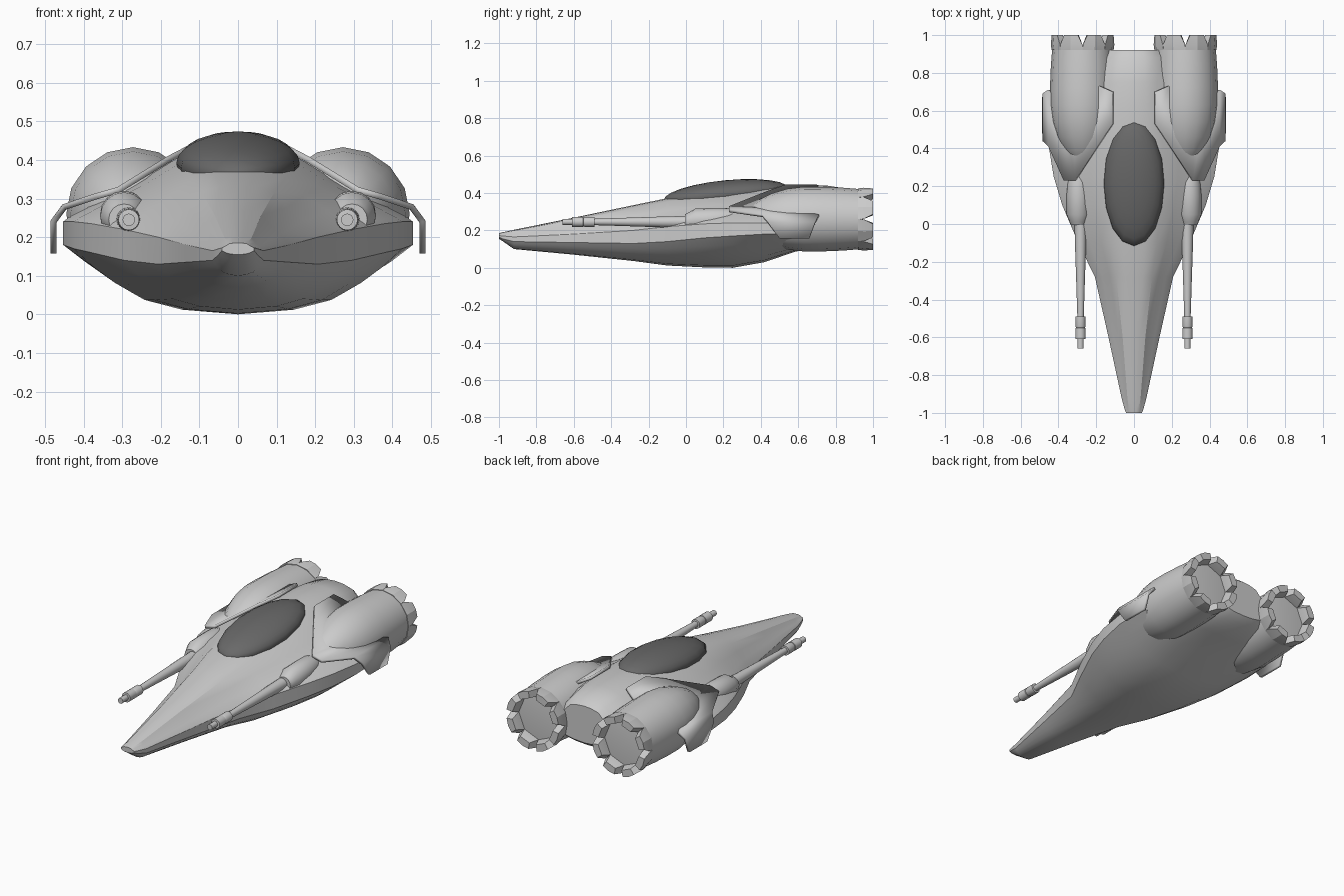
import bpy
from math import sin, cos, pi, radians
from mathutils import Matrix
import bmesh

if "Cube" in bpy.data.objects:
    bpy.data.objects.remove(bpy.data.objects["Cube"])


def make(name, verts, faces, mirror=False, thick=0, angle=32):
    me = bpy.data.meshes.new(name)
    me.from_pydata(verts, [], faces)
    bm = bmesh.new()
    bm.from_mesh(me)
    bmesh.ops.recalc_face_normals(bm, faces=bm.faces)
    bm.to_mesh(me)
    bm.free()
    me.shade_smooth()
    me.set_sharp_from_angle(angle=radians(angle))
    ob = bpy.data.objects.new(name, me)
    bpy.context.collection.objects.link(ob)
    if thick:
        m = ob.modifiers.new("thickness", 'SOLIDIFY')
        m.thickness = thick
        m.offset = 0
    if mirror:
        ob.modifiers.new("mirror", 'MIRROR')
    return ob


def loft(name, rings, **kw):
    n = len(rings[0])
    verts = [p for r in rings for p in r]
    faces = [(i * n + j, i * n + (j + 1) % n, (i + 1) * n + (j + 1) % n, (i + 1) * n + j)
             for i in range(len(rings) - 1) for j in range(n)]
    faces += [tuple(range(n)), tuple(range(len(verts) - n, len(verts)))]
    return make(name, verts, faces, **kw)


def lathe(name, x, profile, n=16, **kw):
    """Rings along y from (y, z centre, radius)."""
    rings = [[(x + r * cos(2 * pi * k / n), y, z + r * sin(2 * pi * k / n)) for k in range(n)]
             for y, z, r in profile]
    return loft(name, rings, mirror=True, **kw)


# Hull: y, half width, shoulder width, top, upper edge, lower edge, bottom
stations = [
    (-1.0, .042, .022, .185, .172, .165, .155),
    (-.98, .05, .027, .19, .17, .155, .142),
    (-.92, .066, .035, .203, .165, .14, .10),
    (-.6, .135, .06, .268, .18, .135, .070),
    (-.28, .207, .095, .335, .20, .13, .036),
    (-.1, .295, .12, .372, .22, .14, .012),
    (.1, .38, .14, .398, .235, .16, .002),
    (.25, .425, .15, .415, .24, .17, 0),
    (.42, .453, .15, .435, .24, .18, .03),
    (.58, .45, .135, .445, .24, .185, .085),
    (.75, .36, .12, .44, .25, .20, .12),
    (.88, .24, .11, .42, .26, .22, .15),
    (.92, .20, .09, .39, .27, .24, .18),
]
upper = [(.3, .58), (.65, .3), (.95, .06), (1, 0)]
lower = [(1, 0), (.88, .28), (.75, .52), (.57, .78), (.34, .93)]
rings = []
for y, w, wt, zt, ze, zl, zb in stations:
    h = zt - ze
    half = [(wt * .5, zt - .03 * h), (wt, zt - .13 * h)]
    half += [(wt + (w - wt) * a, ze + h * b) for a, b in upper]
    half += [(w * a, zl - (zl - zb) * b) for a, b in lower]
    ring = [(0, zt)] + half + [(0, zb)] + [(-x, z) for x, z in reversed(half)]
    rings.append([(x, y, z) for x, z in ring])
loft("hull", rings, angle=30)

# Canopy: dark flattened dome, tilted along the spine
bm = bmesh.new()
bmesh.ops.create_uvsphere(bm, u_segments=16, v_segments=12, radius=1)
bm.transform(Matrix.Translation((0, .215, .391)) @ Matrix.Rotation(radians(5.5), 4, 'X')
             @ Matrix.Diagonal((.16, .337, .077, 1)))
me = bpy.data.meshes.new("canopy")
bm.to_mesh(me)
bm.free()
me.shade_smooth()
canopy = bpy.data.objects.new("canopy", me)
bpy.context.collection.objects.link(canopy)
glass = bpy.data.materials.new("dark_glass")
glass.diffuse_color = (.14, .14, .14, 1)
glass.use_nodes = True
glass.node_tree.nodes["Principled BSDF"].inputs["Base Color"].default_value = glass.diffuse_color
me.materials.append(glass)

# Engine nacelles with recessed exhaust discs
EX, EZ = .272, .26
lathe("engine", EX, [(y, EZ, r) for y, r in [
    (.31, .03), (.34, .065), (.39, .103), (.46, .138), (.54, .162), (.63, .173),
    (.72, .173), (.84, .168), (.94, .16), (.945, .122)]], angle=40)

# Exhaust crown: eight tapered petals around each nozzle
verts, faces = [], []
for k in range(8):
    c = 2 * pi * (k + .5) / 8
    b = len(verts)
    for y, spread, r0, r1 in [(.92, pi / 8, .125, .164), (.95, pi / 8 * .98, .125, .168), (1.0, pi / 8 * .6, .13, .166)]:
        for r, s in [(r0, -1), (r1, -1), (r1 * 1.01, 0), (r1, 1), (r0, 1)]:
            a = c + s * spread
            verts.append((EX + r * cos(a), y, EZ + r * sin(a)))
    for i in (b, b + 5):
        faces += [(i + j, i + (j + 1) % 5, i + 5 + (j + 1) % 5, i + 5 + j) for j in range(5)]
    faces += [tuple(range(b, b + 5)), tuple(range(b + 10, b + 15))]
make("exhaust_crown", verts, faces, mirror=True, angle=20)

# Cannons: muzzle, brake, tapered barrel and housing
lathe("cannon", .283, [(y, z, r) for y, z, r in [
    (-.62, .245, .016), (-.66, .245, .016)][::-1] + [
    (-.61, .245, .016), (-.609, .245, .027), (-.55, .245, .027), (-.549, .245, .024),
    (-.54, .245, .027), (-.49, .245, .027), (-.489, .245, .017), (-.3, .245, .023),
    (-.12, .245, .029), (0, .245, .032)]])
lathe("cannon_housing", .295, [
    (-.005, .246, .04), (.01, .247, .046), (.05, .254, .062), (.15, .257, .063),
    (.22, .262, .058), (.26, .265, .045)])

# Armour plates folded over the shoulders: x, z, front y, rear y
cols = [(.113, .437, .53, .70), (.18, .402, .43, .73), (.31, .322, .23, .6),
        (.37, .305, .23, .6), (.45, .278, .41, .71), (.478, .24, .44, .69), (.478, .157, .50, .66)]
verts = [p for x, z, a, b in cols for p in ((x, a, z), (x, b, z))]
faces = [(2 * i, 2 * i + 1, 2 * i + 3, 2 * i + 2) for i in range(len(cols) - 1)]
make("armour_plate", verts, faces, mirror=True, thick=.016, angle=15)
